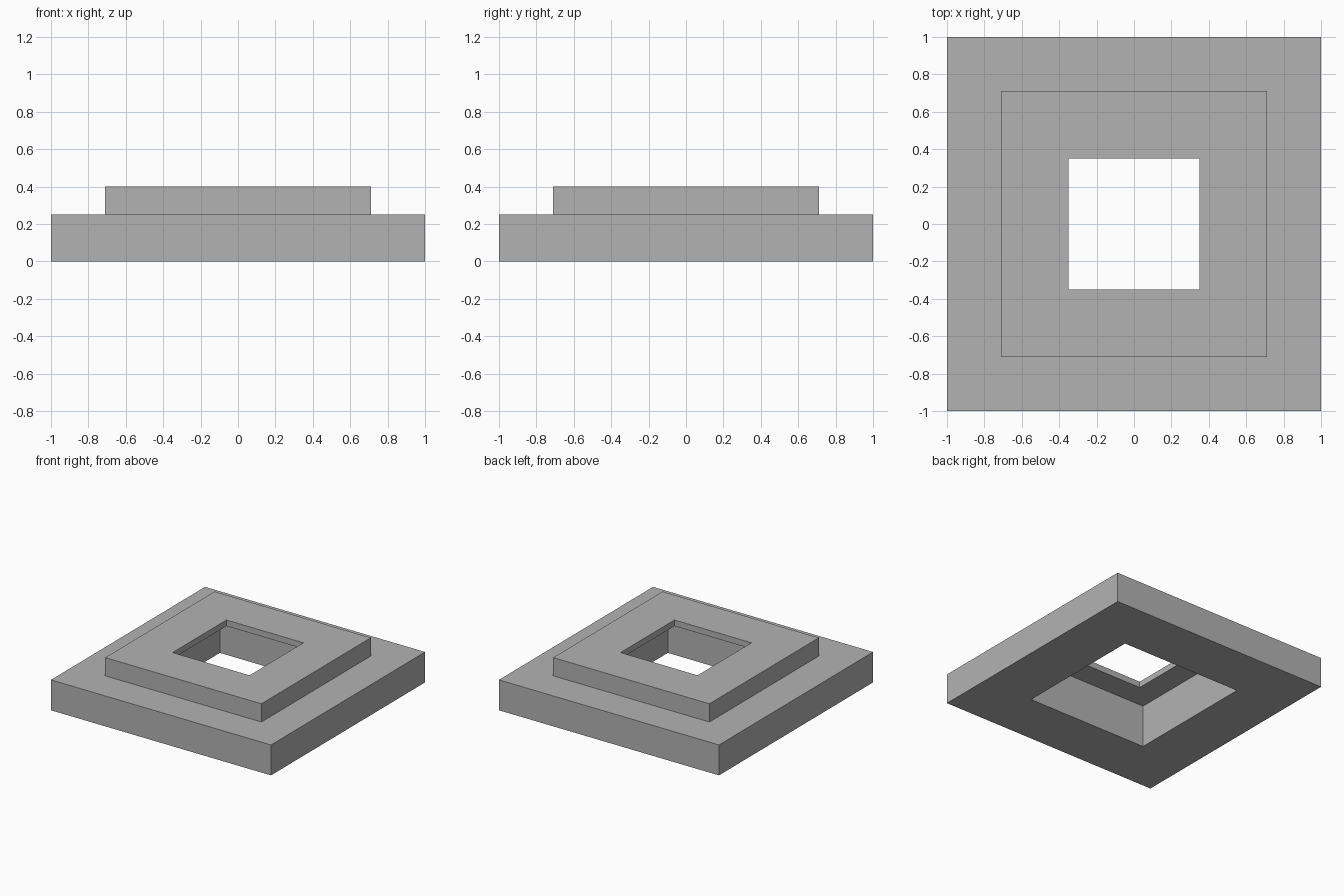
import bpy
import bmesh

cube = bpy.data.objects.get("Cube")
if cube:
    bpy.data.objects.remove(cube, do_unlink=True)

# Plain grey material
grey = bpy.data.materials.new("plain_grey")
grey.use_nodes = True
colour = (0.45, 0.45, 0.45, 1)
grey.diffuse_color = colour
grey.node_tree.nodes["Principled BSDF"].inputs["Base Color"].default_value = colour


def square_ring(bm, half, z):
    corners = ((-1, -1), (1, -1), (1, 1), (-1, 1))
    return [bm.verts.new((x * half, y * half, z)) for x, y in corners]


def square_frame(name, profile, material):
    """Sweep a closed (half width, height) profile around a square."""
    bm = bmesh.new()
    rings = [square_ring(bm, half, z) for half, z in profile]
    for lower, upper in zip(rings, rings[1:] + rings[:1]):
        for i in range(4):
            j = (i + 1) % 4
            bm.faces.new((lower[i], lower[j], upper[j], upper[i]))
    bmesh.ops.recalc_face_normals(bm, faces=bm.faces)
    mesh = bpy.data.meshes.new(name)
    bm.to_mesh(mesh)
    bm.free()
    mesh.materials.append(material)
    obj = bpy.data.objects.new(name, mesh)
    bpy.context.collection.objects.link(obj)
    return obj


base_half, step_half = 1.0, 0.71
cavity_half, opening_half = 0.55, 0.35
base_top, cavity_top, step_top = 0.25, 0.35, 0.4

# Wide base, raised step, thin lip around the opening, wider cavity beneath
square_frame("stepped_frame", [
    (base_half, 0), (base_half, base_top),
    (step_half, base_top), (step_half, step_top),
    (opening_half, step_top), (opening_half, cavity_top),
    (cavity_half, cavity_top), (cavity_half, 0),
], grey)
